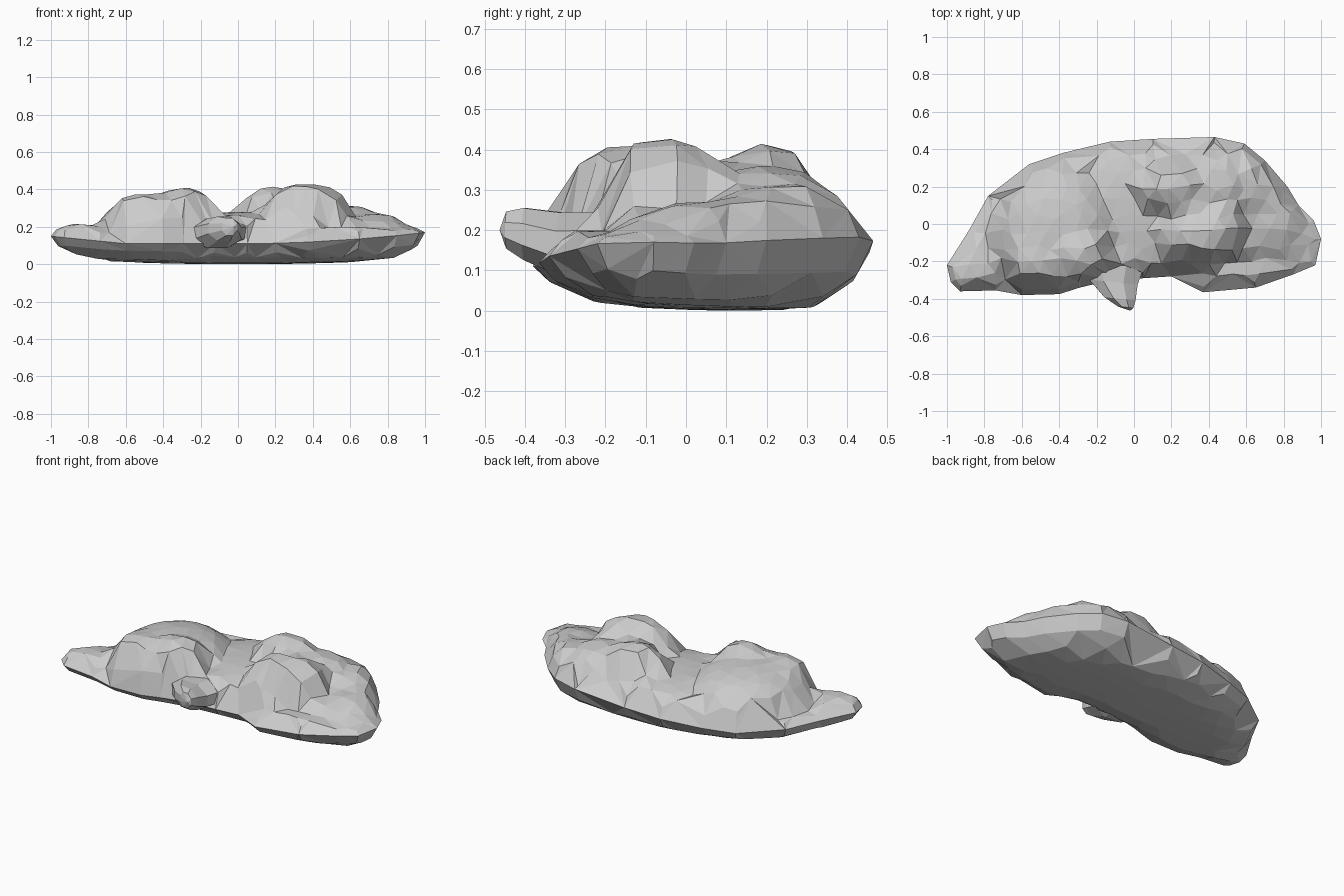
import bpy, bmesh, math, random
from mathutils import Vector, geometry

if "Cube" in bpy.data.objects:
    bpy.data.objects.remove(bpy.data.objects["Cube"])

random.seed(4)

# Plan outline of the body, counterclockwise from the right tip
OUTLINE = [(1, -.08), (.96, .02), (.88, .1), (.82, .2), (.70, .34), (.59, .43), (.43, .465),
           (.1, .455), (-.13, .44), (-.38, .38), (-.56, .32), (-.78, .15), (-.88, -.03),
           (-1, -.22), (-.98, -.31), (-.93, -.36), (-.74, -.355), (-.6, -.38), (-.4, -.375),
           (-.29, -.34), (-.12, -.30), (.05, -.29), (.2, -.28), (.37, -.365), (.65, -.34),
           (.85, -.27), (.97, -.22)]
OUTLINE = [Vector(p) for p in OUTLINE]
N = len(OUTLINE)

# Mounds on the upper side: centre x, y, radius x, y, height
MOUNDS = [(-.41, -.06, .34, .40, .37), (-.29, -.15, .20, .18, .41), (-.52, -.18, .20, .20, .375),
          (.36, -.06, .26, .17, .43), (.45, -.02, .17, .14, .415), (.20, .20, .22, .16, .415),
          (.40, .20, .26, .20, .36), (.60, .25, .24, .27, .31), (.74, .04, .20, .22, .27),
          (.05, .10, .45, .40, .28), (-.15, .32, .32, .14, .24), (-.04, -.2, .22, .2, .26),
          (-.88, -.25, .2, .16, .215), (.65, -.24, .4, .12, .2), (.9, -.08, .18, .22, .2)]


def edge_distance(p):
    best = 9
    for i in range(N):
        a, b = OUTLINE[i], OUTLINE[(i + 1) % N]
        q, t = geometry.intersect_point_line(p, a, b)
        q = a.lerp(b, min(1, max(0, t)))
        best = min(best, (p - q.to_2d()).length)
    return best


def inside(p):
    hit = False
    for i in range(N):
        a, b = OUTLINE[i], OUTLINE[(i + 1) % N]
        if (a.y > p.y) != (b.y > p.y) and p.x < a.x + (p.y - a.y) * (b.x - a.x) / (b.y - a.y):
            hit = not hit
    return hit


def rim(p):
    back = .12 * max(0, p.y) * (.5 + .5 * max(-1, min(1, p.x * 2)))
    return .11 + .06 * max(0, p.x) ** 2 + .04 * max(0, -p.x - .6) / .4 + back


def top_z(p):
    e, h = edge_distance(p), .17
    for cx, cy, rx, ry, peak in MOUNDS:
        d = ((p.x - cx) / rx) ** 2 + ((p.y - cy) / ry) ** 2
        if d < 1:
            h = max(h, .16 + (peak - .16) * (1 - d ** 1.25) ** .5)
    return rim(p) + (h - rim(p)) * min(1, e / .07) ** .5


def bottom_z(p):
    e = edge_distance(p)
    low = .03 * p.x ** 2 + .12 * (p.y - .13) ** 2
    return rim(p) + (low - rim(p)) * min(1, e / .15) ** .5


def inset(i, d):
    t = (OUTLINE[(i + 1) % N] - OUTLINE[i - 1]).normalized()
    return OUTLINE[i] + Vector((-t.y, t.x)) * d


def add_skin(bm, height, margin, step, flip):
    # triangulated sheet filling the outline, lifted by a height function
    pts = list(OUTLINE) + [inset(i, margin) for i in range(N)]
    nx, ny = int(2 / step), int(.9 / step)
    for i in range(nx + 1):
        for j in range(ny + 1):
            p = Vector((-1 + i * step + (j % 2) * step / 2, -.44 + j * step))
            p += Vector((random.uniform(-.25, .25), random.uniform(-.25, .25))) * step
            if inside(p) and edge_distance(p) > margin * 1.5:
                pts.append(p)
    edges = [(i, (i + 1) % N) for i in range(N)]
    co, _, faces, *_ = geometry.delaunay_2d_cdt(pts, edges, [], 1, 1e-5)
    vs = []
    for p in co:
        z = rim(p) if edge_distance(p) < 1e-4 else height(p)
        vs.append(bm.verts.new((p.x, p.y, z)))
    for f in faces:
        bm.faces.new([vs[k] for k in (reversed(f) if flip else f)])


def finish(bm, name):
    bmesh.ops.recalc_face_normals(bm, faces=bm.faces)
    mesh = bpy.data.meshes.new(name)
    bm.to_mesh(mesh)
    bm.free()
    obj = bpy.data.objects.new(name, mesh)
    bpy.context.collection.objects.link(obj)
    return obj


# Body: lumpy upper skin and shallow bowl underside welded at the rim
bm = bmesh.new()
add_skin(bm, top_z, .03, .08, False)
add_skin(bm, bottom_z, .04, .11, True)
bmesh.ops.remove_doubles(bm, verts=bm.verts, dist=.001)
low = min(v.co.z for v in bm.verts)
for v in bm.verts:
    v.co.z -= low
finish(bm, "lumpy_body")

# Front nub: tapered faceted knob pointing forward
bm = bmesh.new()
sections = [(-.11, -.18, .19, .08, .17), (-.11, -.31, .14, .085, .165),
            (-.075, -.40, .09, .07, .19), (-.045, -.445, .045, .05, .2)]
rings = []
for cx, cy, rx, rz, cz in sections:
    rings.append([bm.verts.new((cx + rx * math.cos(a), cy - .1 * rx * math.cos(a), cz + rz * math.sin(a)))
                  for a in [k * math.tau / 8 + .39 for k in range(8)]])
for a, b in zip(rings, rings[1:]):
    for k in range(8):
        bm.faces.new((a[k], a[(k + 1) % 8], b[(k + 1) % 8], b[k]))
bm.faces.new(rings[0])
tip = bm.verts.new((-.02, -.463, .2))
for k in range(8):
    bm.faces.new((rings[-1][k], rings[-1][(k + 1) % 8], tip))
finish(bm, "front_nub")
